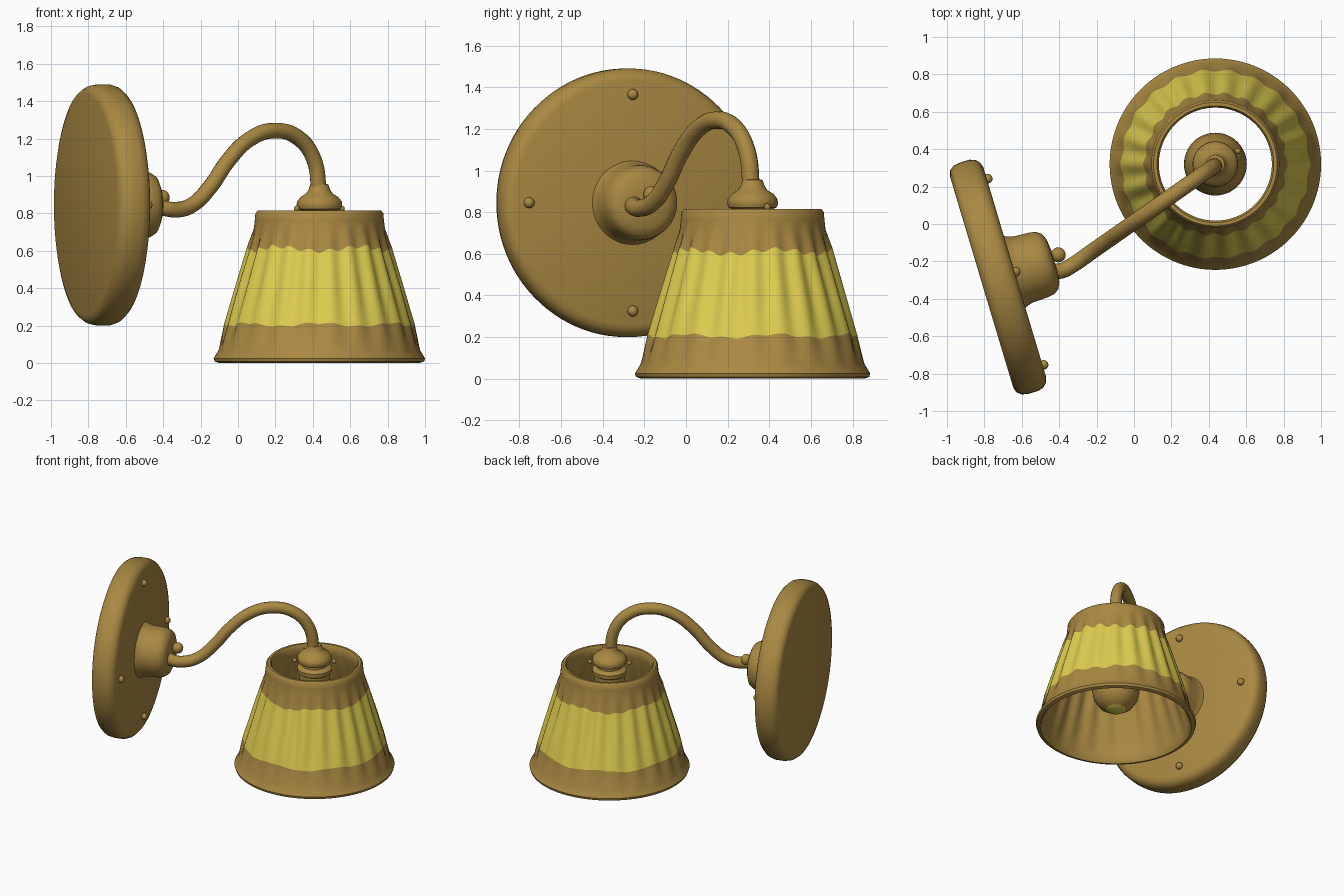
import bpy, bmesh, math
from mathutils import Matrix, Vector

if "Cube" in bpy.data.objects:
    bpy.data.objects.remove(bpy.data.objects["Cube"])


def material(name, rgb):
    m = bpy.data.materials.new(name)
    m.diffuse_color = (*rgb, 1)
    m.use_nodes = True
    m.node_tree.nodes["Principled BSDF"].inputs["Base Color"].default_value = m.diffuse_color
    return m


BRASS = material("antique_brass", (0.40, 0.25, 0.055))
YELLOW = material("yellow_glass", (0.73, 0.61, 0.08))


def finish(ob, angle=40):
    bpy.ops.object.select_all(action='DESELECT')
    ob.select_set(True)
    bpy.context.view_layer.objects.active = ob
    bpy.ops.object.shade_smooth_by_angle(angle=math.radians(angle))


def lathe(name, profile, matrix, segs=64, closed=False, shape=None, yellow=None):
    """Revolve (radius, height) points; shape(i, r, z, a) may adjust a point."""
    bm = bmesh.new()
    rings = []
    for i, (r, z) in enumerate(profile):
        if r == 0:
            rings.append([bm.verts.new((0, 0, z))] * segs)
            continue
        ring = []
        for k in range(segs):
            a = 2 * math.pi * k / segs
            rr, zz = shape(i, r, z, a) if shape else (r, z)
            ring.append(bm.verts.new((rr * math.cos(a), rr * math.sin(a), zz)))
        rings.append(ring)
    n = len(rings)
    for i in range(n if closed else n - 1):
        lo, hi = rings[i], rings[(i + 1) % n]
        for k in range(segs):
            j = (k + 1) % segs
            loop = list(dict.fromkeys((lo[k], lo[j], hi[j], hi[k])))
            f = bm.faces.new(loop)
            f.material_index = 1 if yellow and i in yellow else 0
    bmesh.ops.recalc_face_normals(bm, faces=bm.faces)
    me = bpy.data.meshes.new(name)
    bm.to_mesh(me)
    bm.free()
    me.materials.append(BRASS)
    me.materials.append(YELLOW)
    ob = bpy.data.objects.new(name, me)
    bpy.context.collection.objects.link(ob)
    ob.matrix_world = matrix
    finish(ob)
    return ob


def ball(name, loc, radius):
    bpy.ops.mesh.primitive_uv_sphere_add(segments=20, ring_count=12, radius=radius, location=loc)
    ob = bpy.context.object
    ob.name = name
    ob.data.materials.append(BRASS)
    finish(ob, 60)


# Wall mount frame: local z points out of the wall
normal = Vector((0.958, 0.287, 0)).normalized()
side = Vector((-normal.y, normal.x, 0))
wall = Matrix.Translation((-0.815, -0.31, 0.845)) @ normal.to_track_quat('Z', 'Y').to_matrix().to_4x4()
wall_at = Vector((-0.815, -0.31, 0.845))

# Round wall plate
lathe("wall_plate", [(0, 0), (0.59, 0), (0.62, 0.01), (0.638, 0.035), (0.645, 0.07),
                     (0.645, 0.125), (0.635, 0.155), (0.615, 0.175), (0.585, 0.185),
                     (0, 0.185)], wall, 96)

# Boss in the middle of the plate
lathe("wall_boss", [(0, 0.17), (0.21, 0.17), (0.195, 0.195), (0.184, 0.23), (0.18, 0.32),
                    (0.173, 0.355), (0.155, 0.382), (0.12, 0.398), (0.06, 0.405),
                    (0, 0.405)], wall)

# Four plate screws and the boss knob
for i in range(4):
    a = i * math.pi / 2
    p = wall_at + normal * 0.19 + side * (0.52 * math.cos(a)) + Vector((0, 0, 0.52 * math.sin(a)))
    ball("plate_screw", p, 0.026)
ball("boss_knob", (-0.405, -0.165, 0.885), 0.04)

# Swan-neck arm
cu = bpy.data.curves.new("arm", 'CURVE')
cu.dimensions = '3D'
cu.bevel_depth = 0.042
cu.bevel_resolution = 5
cu.resolution_u = 8
cu.use_fill_caps = True
path = [(-0.47, 0.85), (-0.39, 0.826), (-0.32, 0.82), (-0.24, 0.848), (-0.15, 0.94), (-0.05, 1.085),
        (0.06, 1.195), (0.19, 1.242), (0.32, 1.205), (0.405, 1.09), (0.435, 0.90)]
sp = cu.splines.new('BEZIER')
sp.bezier_points.add(len(path) - 1)
for bp, (x, z) in zip(sp.bezier_points, path):
    bp.co = (x, max(-0.27 + 0.70 * (x + 0.40), -0.25), z)
    bp.handle_left_type = bp.handle_right_type = 'AUTO'
arm = bpy.data.objects.new("arm", cu)
bpy.context.collection.objects.link(arm)
bpy.ops.object.select_all(action='DESELECT')
arm.select_set(True)
bpy.context.view_layer.objects.active = arm
bpy.ops.object.convert(target='MESH')
arm = bpy.context.object
arm.data.materials.clear()
arm.data.materials.append(BRASS)
finish(arm, 60)

lamp = Matrix.Translation((0.435, 0.32, 0))

# Fluted shade: outside going up, then inside going down
shade = [(0.535, 0), (0.56, 0.008), (0.565, 0.025), (0.553, 0.045), (0.538, 0.07), (0.502, 0.205),
         (0.44, 0.41), (0.379, 0.61), (0.35, 0.72), (0.345, 0.765), (0.342, 0.80), (0.33, 0.815),
         (0.312, 0.815), (0.302, 0.80), (0.305, 0.74), (0.349, 0.60), (0.41, 0.40),
         (0.472, 0.20), (0.515, 0.06), (0.522, 0.015)]
FLUTED = {5: 0.007, 6: 0.010, 7: 0.008, 15: 0.007, 16: 0.009, 17: 0.006}


def flute(i, r, z, a):
    r += FLUTED.get(i, 0) * math.cos(22 * a)
    if i == 5:
        z += 0.009 * math.sin(7 * a) + 0.005 * math.cos(22 * a)
    if i == 7:
        z += 0.012 * math.sin(5 * a) + 0.010 * math.cos(22 * a)
    return r, z


lathe("shade", shade, lamp, 176, closed=True, shape=flute, yellow={5, 6})

# Socket with cap under the arm
lathe("socket", [(0, 0.58), (0.10, 0.58), (0.105, 0.60), (0.105, 0.735), (0.12, 0.745), (0.122, 0.775),
                 (0.09, 0.795), (0.09, 0.812), (0.115, 0.822), (0.122, 0.84), (0.12, 0.862),
                 (0.10, 0.888), (0.072, 0.905), (0.058, 0.925), (0.048, 0.955),
                 (0, 0.96)], lamp, 48)
for s in (-1, 1):
    ball("socket_screw", (0.435 + s * 0.12, 0.32 + s * 0.07, 0.825), 0.016)

# Bulb with a bright tip
lathe("bulb", [(0, 0.12), (0.035, 0.124), (0.07, 0.135), (0.12, 0.168), (0.155, 0.22), (0.168, 0.285),
               (0.16, 0.35), (0.13, 0.425), (0.10, 0.49), (0.085, 0.55), (0.08, 0.60),
               (0, 0.60)], lamp, 48, yellow={0, 1})
